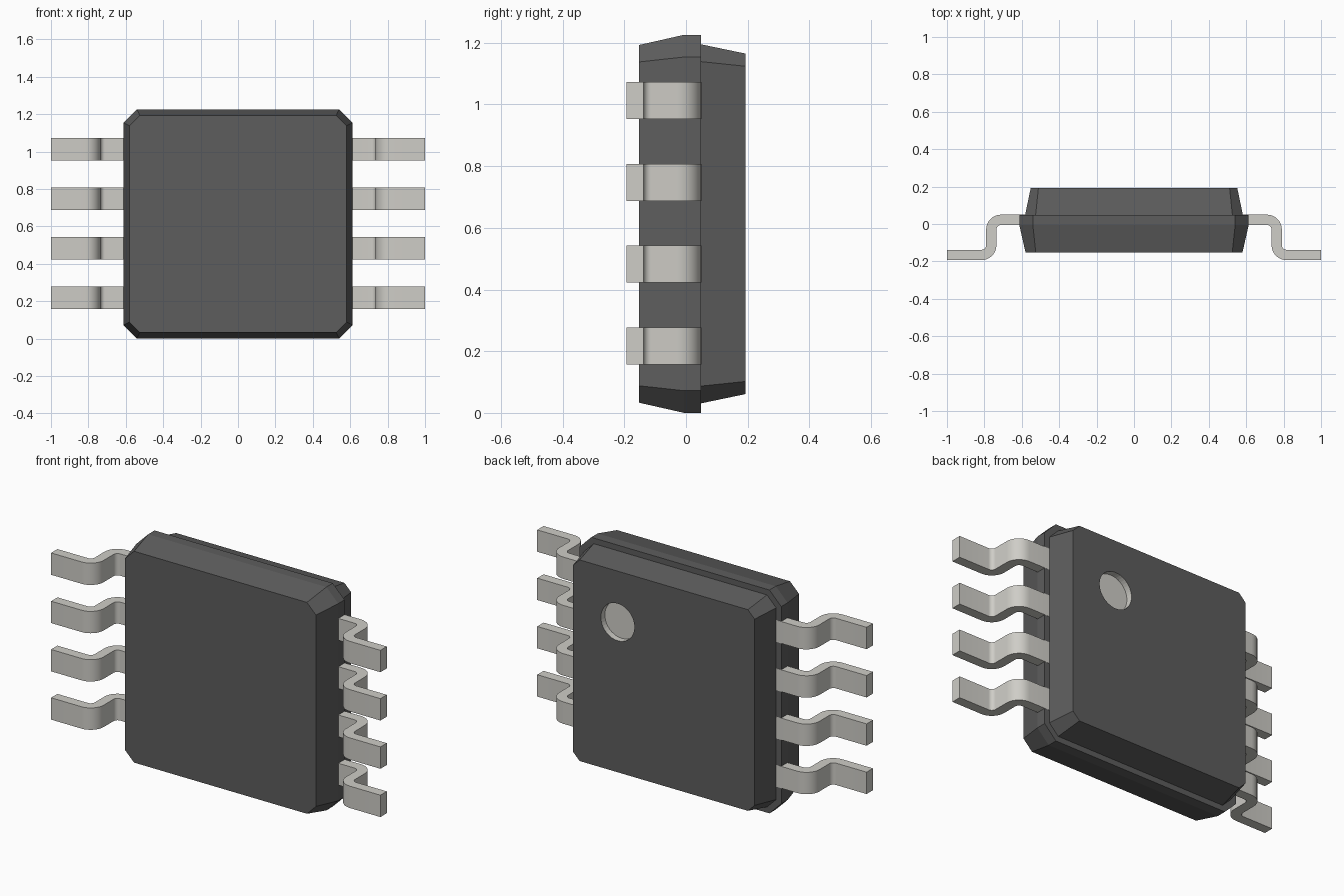
import bpy, bmesh
from math import sin, cos, radians
from mathutils import Vector, Matrix

if "Cube" in bpy.data.objects:
    bpy.data.objects.remove(bpy.data.objects["Cube"])

MID_Z = 0.613


def material(name, rgb):
    m = bpy.data.materials.new(name)
    m.diffuse_color = (*rgb, 1)
    m.use_nodes = True
    m.node_tree.nodes["Principled BSDF"].inputs["Base Color"].default_value = m.diffuse_color
    return m


dark = material("dark_plastic", (0.11, 0.11, 0.11))
metal = material("pale_metal", (0.62, 0.61, 0.57))


def finish(bm, name, mat):
    bmesh.ops.recalc_face_normals(bm, faces=bm.faces)
    mesh = bpy.data.meshes.new(name)
    bm.to_mesh(mesh)
    bm.free()
    ob = bpy.data.objects.new(name, mesh)
    bpy.context.collection.objects.link(ob)
    mesh.materials.append(mat)
    return ob


def loft(name, sections):
    """Stack of chamfered squares along y: (y, half size, chamfer)."""
    bm = bmesh.new()
    rings = []
    for y, h, c in sections:
        k = h - c
        pts = [(h, -k), (h, k), (k, h), (-k, h), (-h, k), (-h, -k), (-k, -h), (k, -h)]
        rings.append([bm.verts.new((x, y, MID_Z + z)) for x, z in pts])
    for a, b in zip(rings, rings[1:]):
        for i in range(8):
            j = (i + 1) % 8
            bm.faces.new((a[i], a[j], b[j], b[i]))
    bm.faces.new(rings[0])
    bm.faces.new(rings[-1])
    return finish(bm, name, dark)


# Package halves, with a small ledge where they meet
loft("package_front", [(-0.152, 0.58, 0.055), (-0.006, 0.613, 0.072), (0.049, 0.613, 0.072)])
back = loft("package_back", [(0.049, 0.582, 0.056), (0.193, 0.552, 0.041)])

# Pin one dimple, cut into the back face
bm = bmesh.new()
bmesh.ops.create_cone(bm, cap_ends=True, segments=40, radius1=0.102, radius2=0.102, depth=0.08,
                      matrix=Matrix.Translation((0.28, 0.198, 0.885)) @ Matrix.Rotation(radians(90), 4, 'X'))
cutter = finish(bm, "dimple_cutter", metal)
cutter.hide_render = True
mod = back.modifiers.new("dimple", 'BOOLEAN')
mod.operation, mod.object, mod.solver = 'DIFFERENCE', cutter, 'EXACT'
mod.material_mode = 'TRANSFER'
bpy.context.view_layer.objects.active = back
bpy.ops.object.modifier_apply(modifier=mod.name)
bpy.data.objects.remove(cutter)


# Gull-wing leads: strip outline in x, y extruded along z
def arc(cx, cy, r, a0, a1, n=8):
    angles = [radians(a0 + (a1 - a0) * i / n) for i in range(n + 1)]
    return [(cx + r * cos(a), cy + r * sin(a)) for a in angles]


X_BEND, Y_TOP, Y_FOOT, HALF_T, R = 0.763, 0.0225, -0.1655, 0.0275, 0.052
bend_1 = (X_BEND - R, Y_TOP - R)
bend_2 = (X_BEND + R, Y_FOOT + R)


def strip_side(s):
    return ([(0.565, Y_TOP + s)] + arc(*bend_1, R + s, 90, 0)
            + arc(*bend_2, R - s, 180, 270) + [(1.0, Y_FOOT + s)])


outline = strip_side(HALF_T) + strip_side(-HALF_T)[::-1]


def lead(name, side, z):
    bm = bmesh.new()
    face = bm.faces.new([bm.verts.new((side * x, y, z - 0.06)) for x, y in outline])
    ext = bmesh.ops.extrude_face_region(bm, geom=[face])
    verts = [v for v in ext["geom"] if isinstance(v, bmesh.types.BMVert)]
    bmesh.ops.translate(bm, verts=verts, vec=Vector((0, 0, 0.12)))
    ob = finish(bm, name, metal)
    bpy.ops.object.select_all(action='DESELECT')
    ob.select_set(True)
    bpy.context.view_layer.objects.active = ob
    bpy.ops.object.shade_smooth_by_angle(angle=radians(30))


for side, label in ((-1, "left"), (1, "right")):
    for i in range(4):
        lead(f"{label}_lead_{i + 1}", side, MID_Z + 0.002 + (i - 1.5) * 0.265)
